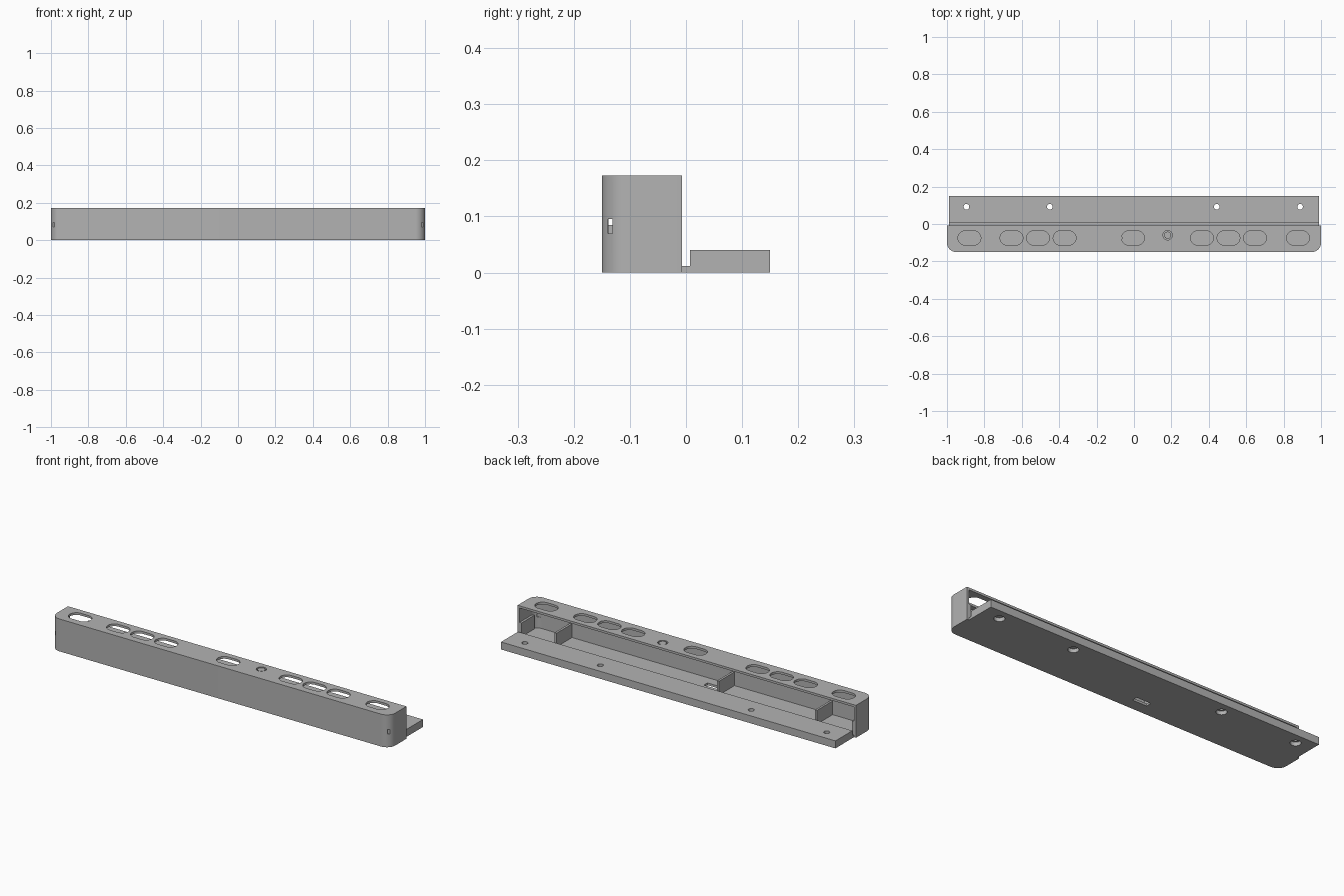
import bpy
import bmesh
import math

cube = bpy.data.objects.get("Cube")
if cube:
    bpy.data.objects.remove(cube, do_unlink=True)

grey = bpy.data.materials.new("plain_grey")
grey.use_nodes = True
grey.diffuse_color = (0.45, 0.45, 0.45, 1)
grey.node_tree.nodes["Principled BSDF"].inputs["Base Color"].default_value = (0.45, 0.45, 0.45, 1)


def prism(name, x0, x1, y0, y1, z0, z1, front_r=0.0, back_r=0.0):
    """Upright block with optional rounded front and back corners."""
    outline = []
    corners = ((x0, y0, 1, 1, 180, front_r), (x1, y0, -1, 1, 270, front_r),
               (x1, y1, -1, -1, 0, back_r), (x0, y1, 1, -1, 90, back_r))
    for x, y, sx, sy, start, r in corners:
        steps = 12 if r else 0
        for i in range(steps + 1):
            a = math.radians(start + (90 * i / steps if steps else 0))
            outline.append((x + sx * r + r * math.cos(a), y + sy * r + r * math.sin(a)))
    bm = bmesh.new()
    face = bm.faces.new([bm.verts.new((x, y, z0)) for x, y in outline])
    top = bmesh.ops.extrude_face_region(bm, geom=[face])["geom"]
    bmesh.ops.translate(bm, vec=(0, 0, z1 - z0),
                        verts=[v for v in top if isinstance(v, bmesh.types.BMVert)])
    bmesh.ops.remove_doubles(bm, verts=bm.verts, dist=1e-5)
    bmesh.ops.recalc_face_normals(bm, faces=bm.faces)
    mesh = bpy.data.meshes.new(name)
    bm.to_mesh(mesh)
    bm.free()
    mesh.materials.append(grey)
    obj = bpy.data.objects.new(name, mesh)
    bpy.context.collection.objects.link(obj)
    return obj


def round_peg(name, x, y, r, z0, z1):
    return prism(name, x - r, x + r, y - r, y + r, z0, z1, r, r)


def cut(target, cutter):
    """Subtract the cutter and remove it."""
    mod = target.modifiers.new("cut", "BOOLEAN")
    mod.operation = "DIFFERENCE"
    mod.solver = "EXACT"
    mod.object = cutter
    bpy.context.view_layer.objects.active = target
    bpy.ops.object.modifier_apply(modifier=mod.name)
    bpy.data.objects.remove(cutter, do_unlink=True)


def smooth(obj):
    bpy.ops.object.select_all(action="DESELECT")
    obj.select_set(True)
    bpy.context.view_layer.objects.active = obj
    bpy.ops.object.shade_smooth_by_angle(angle=math.radians(30))


WALL = 0.012
BACK = -0.007
INNER = 1 - WALL
FRONT = -0.15 + WALL

# Hollow housing, open at the back
housing = prism("housing", -1, 1, -0.15, BACK, 0, 0.173, 0.05)
cut(housing, prism("cavity", -INNER, INNER, FRONT, 0.1, WALL, 0.173 - WALL, 0.038))

# Oval openings in the top
for x in (-0.88, -0.655, -0.513, -0.371, -0.005, 0.364, 0.505, 0.647, 0.877):
    cut(housing, prism("oval", x - 0.061, x + 0.061, -0.113, -0.037, 0.14, 0.2, 0.038, 0.038))

# Ringed button, floor slot and end slits
cut(housing, round_peg("button_hole", 0.18, -0.06, 0.025, 0.14, 0.2))
cut(housing, prism("floor_slot", -0.15, -0.065, -0.088, -0.058, -0.02, 0.03))
for side in (-1, 1):
    cut(housing, prism("slit", side - 0.05, side + 0.05, -0.139, -0.131, 0.07, 0.095))
smooth(housing)
smooth(round_peg("button", 0.18, -0.06, 0.019, 0.161, 0.171))
smooth(round_peg("button_seat", 0.18, -0.06, 0.028, 0.157, 0.161))

# Mounting plate with a thin lip that meets the housing floor
plate = prism("mounting_plate", -INNER, INNER, BACK, 0.15, 0, 0.04)
cut(plate, prism("step", -1.1, 1.1, -0.05, 0.007, WALL, 0.1))
for x in (-0.896, -0.45, 0.442, 0.888):
    cut(plate, round_peg("screw_hole", x, 0.092, 0.015, -0.02, 0.1))
    cut(plate, round_peg("screw_recess", x, 0.092, 0.026, -0.02, 0.02))
smooth(plate)

# Low partitions inside the housing
for i, x in enumerate((-0.77, -0.19, 0.77)):
    prism(f"partition_{i + 1}", x, x + WALL, FRONT, BACK, WALL, 0.085)
for name, side in (("left", 1), ("right", -1)):
    x = side * 0.982
    prism(name + "_end_partition", x - 0.006, x + 0.006, -0.115, BACK, WALL, 0.085)
